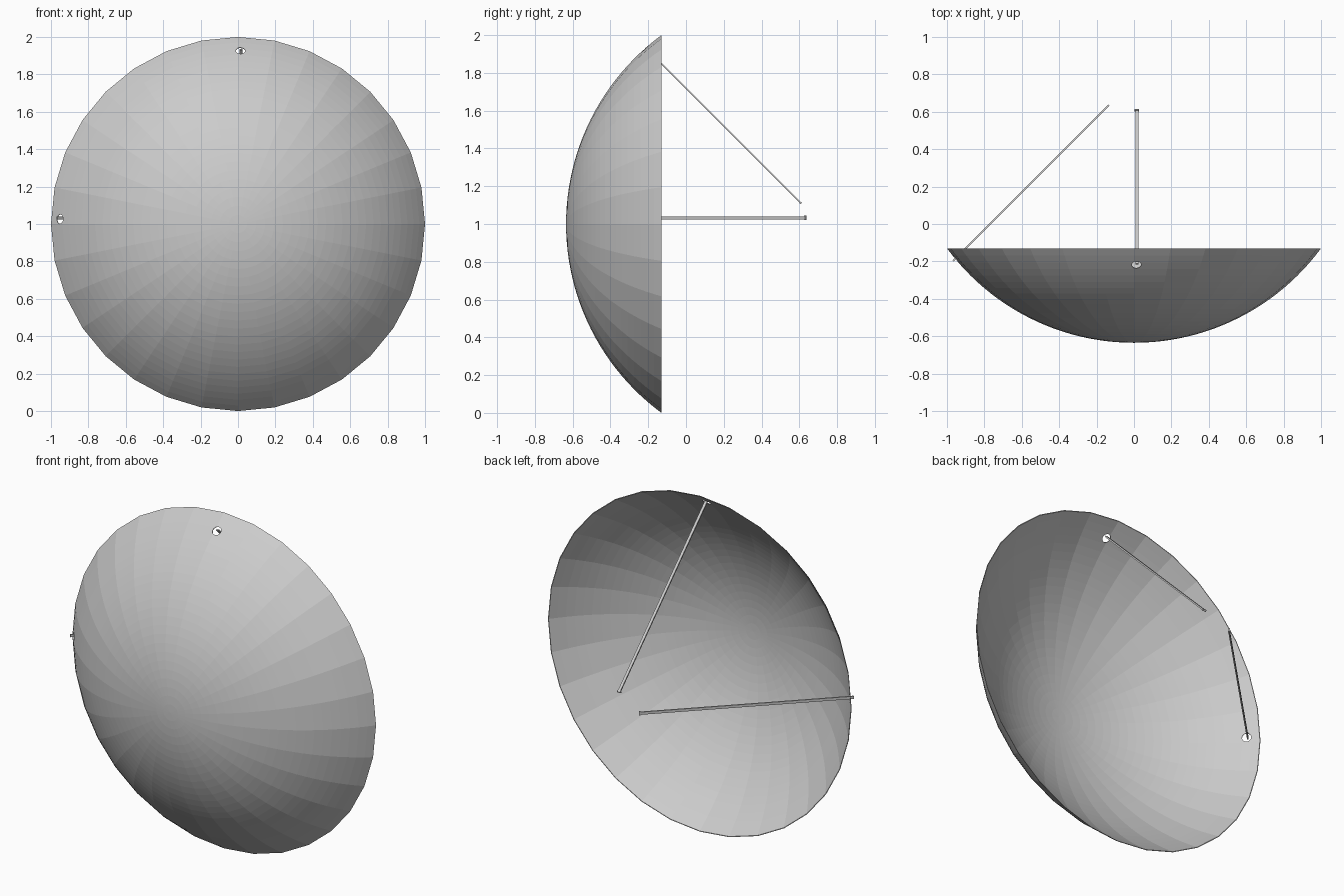
import bpy, bmesh, math
from mathutils import Vector, Matrix

if "Cube" in bpy.data.objects:
    bpy.data.objects.remove(bpy.data.objects["Cube"])

grey = bpy.data.materials.new("light_grey")
grey.diffuse_color = (0.6, 0.6, 0.6, 1)
grey.use_nodes = True
grey.node_tree.nodes["Principled BSDF"].inputs["Base Color"].default_value = grey.diffuse_color

RIM_Y, APEX_Y, SIDES, RINGS = -0.13, -0.635, 32, 24
depth = RIM_Y - APEX_Y
R = (1 + depth ** 2) / (2 * depth)      # sphere radius of the dish


def add_object(name, bm):
    mesh = bpy.data.meshes.new(name)
    bmesh.ops.recalc_face_normals(bm, faces=bm.faces)
    bm.to_mesh(mesh)
    bm.free()
    mesh.materials.append(grey)
    ob = bpy.data.objects.new(name, mesh)
    bpy.context.collection.objects.link(ob)
    return ob


# Dish: thin spherical cap, closed shell made from a spun profile
def cap_y(r, radius):
    return APEX_Y + R - math.sqrt(radius ** 2 - r ** 2)


T = 0.004
top = math.asin(1 / R)
rs = [R * math.sin(top * i / RINGS) for i in range(RINGS + 1)]
profile = [(r, cap_y(r, R)) for r in rs]
profile += [(r * (1 - T), RIM_Y if r == rs[-1] else cap_y(r * (1 - T), R - T)) for r in reversed(rs)]
bm = bmesh.new()
vs = [bm.verts.new((r, y, 1)) for r, y in profile]
es = [bm.edges.new(p) for p in zip(vs, vs[1:])]
bmesh.ops.spin(bm, geom=vs + es, cent=(0, 0, 1), axis=(0, 1, 0),
               angle=math.tau, steps=SIDES, use_merge=True)
bmesh.ops.remove_doubles(bm, verts=bm.verts, dist=1e-4)
dish = add_object("dish", bm)


# Flat strut with a small end cap, plus a cutter for its socket hole
def bar(bm, a, b, side, w, t):
    d = (b - a).normalized()
    n = d.cross(side)
    m = Matrix((side * w, n * t, d * (b - a).length)).transposed().to_4x4()
    m.translation = (a + b) / 2
    bmesh.ops.create_cube(bm, size=1, matrix=m)


def strut(name, a, b, side, hole):
    a, b, side, hole = map(Vector, (a, b, side, hole))
    d = (b - a).normalized()
    bm = bmesh.new()
    bar(bm, a, b, side, 0.016, 0.008)
    bar(bm, b - d * 0.008, b, side, 0.023, 0.011)
    add_object(name, bm)
    bm = bmesh.new()
    m = d.to_track_quat('Z', 'Y').to_matrix().to_4x4()
    m.translation = hole
    bmesh.ops.create_cone(bm, cap_ends=True, segments=16, radius1=0.025,
                          radius2=0.025, depth=0.12, matrix=m)
    cutter = add_object(name + "_hole_cutter", bm)
    cutter.hide_render = True
    cutter.hide_viewport = True
    mod = dish.modifiers.new("hole", 'BOOLEAN')
    mod.operation, mod.solver, mod.object = 'DIFFERENCE', 'EXACT', cutter


strut("upper_strut", (0.015, -0.215, 1.933), (0.015, 0.61, 1.108), (1, 0, 0), (0.013, -0.222, 1.93))
strut("side_strut", (-0.967, -0.197, 1.033), (-0.135, 0.635, 1.033), (0, 0, 1), (-0.95, -0.187, 1.026))

# Bake the holes into the dish and drop the cutters
dg = bpy.context.evaluated_depsgraph_get()
baked = bpy.data.meshes.new_from_object(dish.evaluated_get(dg))
dish.modifiers.clear()
dish.data = baked
for ob in [o for o in bpy.data.objects if "cutter" in o.name]:
    bpy.data.objects.remove(ob)
